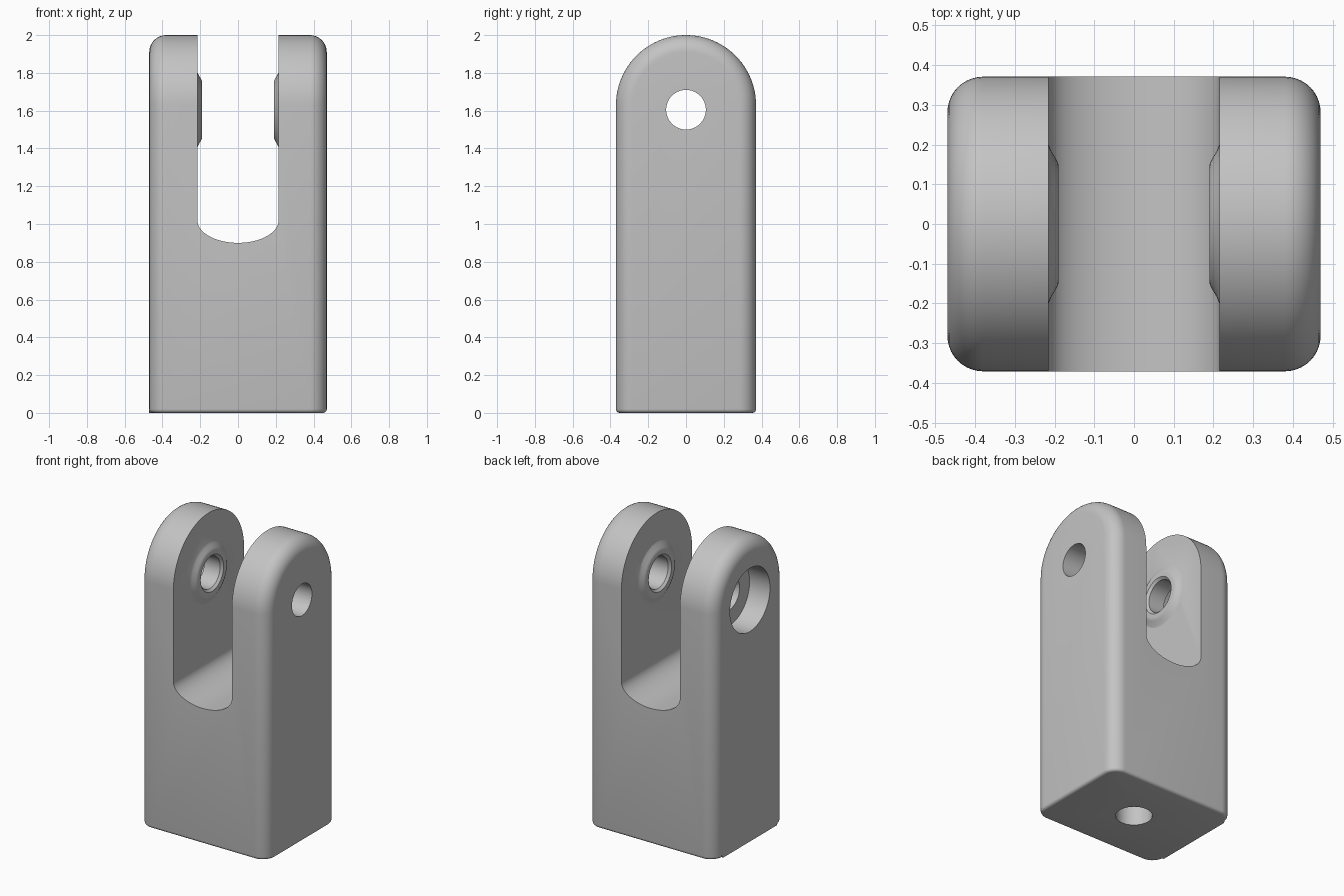
import bpy, bmesh, math
from mathutils import Matrix

if "Cube" in bpy.data.objects:
    bpy.data.objects.remove(bpy.data.objects["Cube"])

HALF_X, HALF_Y, TOP = 0.47, 0.371, 2.0
FILLET, FOOT = 0.09, 0.02
SLOT, PIN_Z = 0.215, 1.605
ARCH_Z = TOP - HALF_Y

grey = bpy.data.materials.new("light_grey")
grey.use_nodes = True
colour = (0.55, 0.55, 0.55, 1)
grey.diffuse_color = colour
grey.node_tree.nodes["Principled BSDF"].inputs["Base Color"].default_value = colour


def finish(name, bm):
    bmesh.ops.recalc_face_normals(bm, faces=bm.faces)
    mesh = bpy.data.meshes.new(name)
    bm.to_mesh(mesh)
    bm.free()
    mesh.materials.append(grey)
    obj = bpy.data.objects.new(name, mesh)
    bpy.context.collection.objects.link(obj)
    return obj


def loft(bm, rings):
    """Skin closed rings of points and cap both ends."""
    loops = [[bm.verts.new(p) for p in ring] for ring in rings]
    for a, b in zip(loops, loops[1:]):
        for i in range(len(a)):
            j = (i + 1) % len(a)
            bm.faces.new((a[i], a[j], b[j], b[i]))
    caps = [bm.faces.new(loops[0]), bm.faces.new(loops[-1])]
    return loops, caps


def lathe(name, profile, matrix, sides=64):
    """Turn (radius, height) points round the local z axis."""
    bm = bmesh.new()
    turn = [2 * math.pi * i / sides for i in range(sides)]
    loft(bm, [[(r * math.cos(a), r * math.sin(a), h) for a in turn] for r, h in profile])
    bm.transform(matrix)
    return finish(name, bm)


def combine(target, tool, operation):
    mod = target.modifiers.new(tool.name, 'BOOLEAN')
    mod.operation, mod.object, mod.solver = operation, tool, 'EXACT'
    with bpy.context.temp_override(object=target, active_object=target):
        bpy.ops.object.modifier_apply(modifier=mod.name)
    bpy.data.objects.remove(tool)


# Body: arched outline lofted across, with rounded side edges
def arch(x, inset):
    r = HALF_Y - inset
    angles = [math.pi * i / 48 for i in range(49)]
    return ([(x, -r, 0)] + [(x, -r * math.cos(a), ARCH_Z + r * math.sin(a)) for a in angles]
            + [(x, r, 0)])


steps = [math.pi / 2 * i / 10 for i in range(11)]
side = [(HALF_X - FILLET * (1 - math.cos(a)), FILLET * (1 - math.sin(a))) for a in steps]
stations = [(-x, d) for x, d in side] + [(x, d) for x, d in reversed(side)]
bm = bmesh.new()
loops, caps = loft(bm, [arch(x, d) for x, d in stations])

# Foot: merge the underside into one face and round its rim
under = [f for f in bm.faces if all(v.co.z < 1e-6 for v in f.verts)]
bmesh.ops.dissolve_faces(bm, faces=under)
rim = [e for e in bm.edges if all(v.co.z < 1e-6 for v in e.verts)]
bmesh.ops.bevel(bm, geom=rim, offset=FOOT, segments=4, profile=0.5,
                affect='EDGES', clamp_overlap=False)
body = finish("clevis_body", bm)

# Slot between the ears, with a shallow oval floor
floor = [(-SLOT * math.cos(math.pi * i / 40), 1.02 - 0.12 * math.sin(math.pi * i / 40))
         for i in range(41)]
outline = [(-SLOT, 2.2)] + floor + [(SLOT, 2.2)]
bm = bmesh.new()
loft(bm, [[(x, y, z) for x, z in outline] for y in (-0.6, 0.6)])
combine(body, finish("slot_cutter", bm), 'DIFFERENCE')

# Raised bosses on the inner face of each ear
across = Matrix.Translation((0, 0, PIN_Z)) @ Matrix.Rotation(math.pi / 2, 4, 'Y')
boss = [(0.2, 0.25), (0.2, SLOT), (0.185, 0.209), (0.165, 0.197), (0.153, 0.191), (0.147, 0.19)]
for s in (-1, 1):
    combine(body, lathe("boss", [(r, s * h) for r, h in boss], across), 'UNION')

# Pin bore: counterbore on one ear, small chamfers at the boss mouths
bore = [(0.21, -0.6), (0.21, -0.32), (0.105, -0.32), (0.105, -0.205), (0.13, -0.18),
        (0.13, 0.18), (0.105, 0.205), (0.105, 0.6)]
combine(body, lathe("bore_cutter", bore, across), 'DIFFERENCE')

# Blind hole in the underside
combine(body, lathe("base_hole_cutter", [(0.11, -0.1), (0.11, 0.5)], Matrix()), 'DIFFERENCE')

# Single material and smooth shading with sharp edges kept
body.data.materials.clear()
body.data.materials.append(grey)
for p in body.data.polygons:
    p.material_index = 0
for o in bpy.context.selected_objects:
    o.select_set(False)
body.select_set(True)
bpy.context.view_layer.objects.active = body
bpy.ops.object.shade_smooth_by_angle(angle=math.radians(28))
